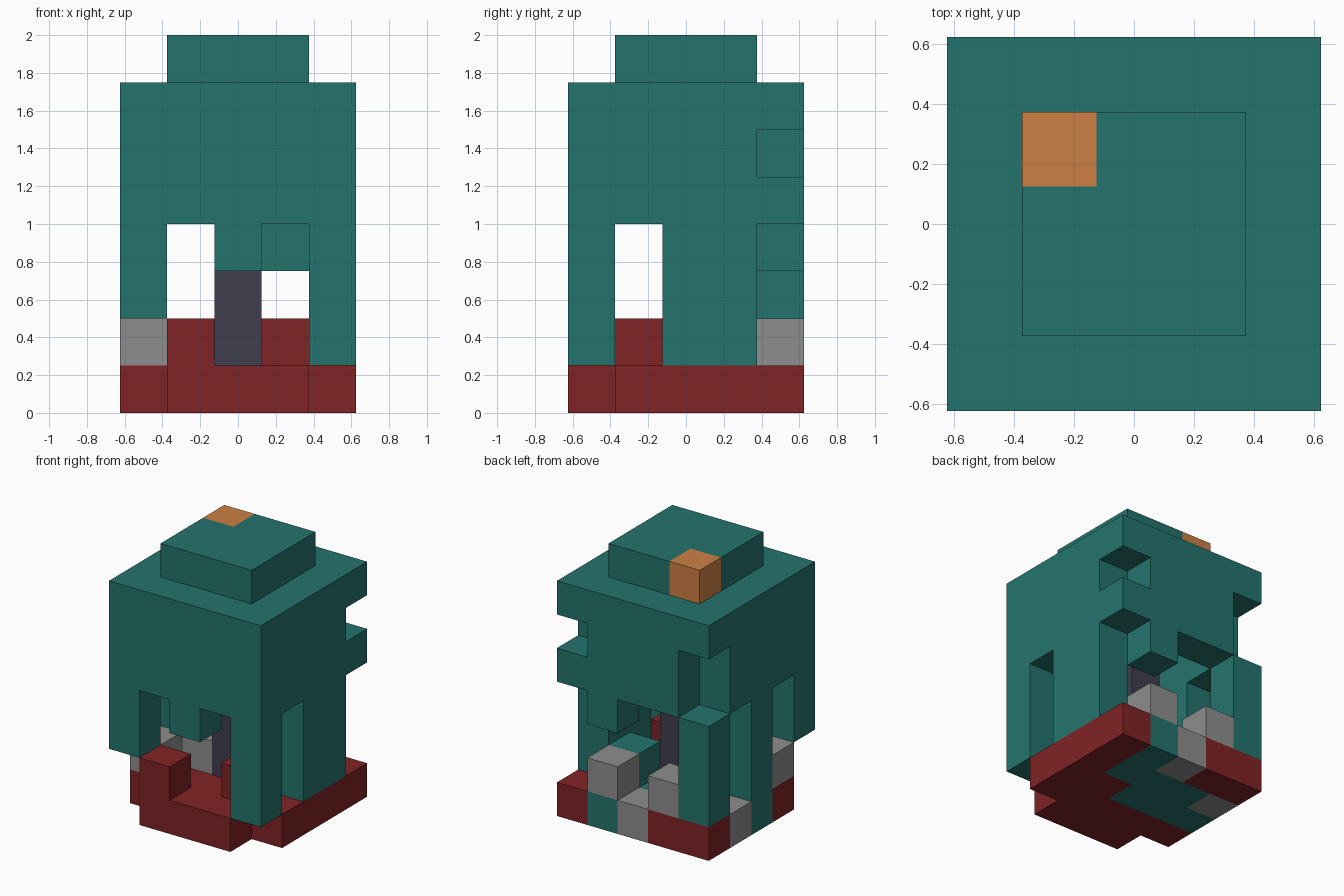
import bpy
import bmesh
from itertools import product
from mathutils import Vector

if "Cube" in bpy.data.objects:
    bpy.data.objects.remove(bpy.data.objects["Cube"], do_unlink=True)

CELL = 0.25
DIRS = [Vector(d) for d in ((1, 0, 0), (-1, 0, 0), (0, 1, 0), (0, -1, 0), (0, 0, 1), (0, 0, -1))]


def material(name, rgb):
    linear = [((c / 255 + 0.055) / 1.055) ** 2.4 for c in rgb] + [1.0]
    mat = bpy.data.materials.new(name)
    mat.use_nodes = True
    mat.diffuse_color = linear
    mat.node_tree.nodes["Principled BSDF"].inputs["Base Color"].default_value = linear
    return mat


TEAL = material("teal", (37, 116, 109))
RED = material("dark red", (128, 35, 37))
GREY = material("stone grey", (142, 142, 142))
PURPLE = material("dark purple", (64, 62, 78))
ORANGE = material("orange", (205, 128, 69))


def span(xs, ys, zs):
    """Cells of a block; each axis is one index or an inclusive (first, last) pair."""
    axes = [range(a[0], a[1] + 1) if isinstance(a, tuple) else (a,) for a in (xs, ys, zs)]
    return set(product(*axes))


def part(name, mat, cells):
    """Outer skin of a set of cubic cells as one mesh."""
    bm = bmesh.new()
    for cell in sorted(cells):
        centre = Vector(cell) + Vector((-2, -2, 0.5))
        for d in DIRS:
            if tuple(int(v) for v in Vector(cell) + d) in cells:
                continue
            u = Vector((d.y, d.z, d.x))
            v = d.cross(u)
            corners = [centre + (d + a * u + b * v) / 2
                       for a, b in ((-1, -1), (1, -1), (1, 1), (-1, 1))]
            bm.faces.new([bm.verts.new(c * CELL) for c in corners])
    bmesh.ops.remove_doubles(bm, verts=bm.verts, dist=0.001)
    mesh = bpy.data.meshes.new(name)
    bm.to_mesh(mesh)
    bm.free()
    mesh.materials.append(mat)
    obj = bpy.data.objects.new(name, mesh)
    bpy.context.collection.objects.link(obj)


# Base plate, missing its two front corners, with teal and grey patches
plate = span((0, 4), (0, 4), 0) - {(0, 0, 0), (4, 0, 0)}
stone_patch = {(2, 4, 0), (0, 3, 0)}
teal_patch = span(3, (3, 4), 0) | span((1, 2), 3, 0) | span((0, 2), 2, 0)
part("base_plate", RED, plate - stone_patch - teal_patch)
part("base_stone_patch", GREY, stone_patch)
part("base_teal_patch", TEAL, teal_patch)

# Loose blocks standing on the base
part("front_red_block", RED, {(1, 0, 1)})
part("inner_red_block", RED, {(3, 1, 1)})
part("inner_teal_block", TEAL, {(3, 3, 1)})
part("back_stones", GREY, {(3, 4, 1), (1, 4, 1)})
part("side_stones", GREY, {(0, 1, 1), (1, 2, 1)})

# Central post
part("centre_post", PURPLE, span(2, 2, (1, 5)))

# Hollow tower body: walls, roof, legs and hanging blocks
walls = span((0, 4), (0, 4), (4, 5)) - span((1, 3), (1, 3), (4, 5))
walls -= span(0, 4, (4, 5)) | {(4, 4, 5)}
legs = span(0, 0, (2, 3)) | span(4, 0, (1, 3)) | span(4, (2, 3), (1, 3))
legs |= span(0, 2, (1, 3)) | span(0, 4, (1, 3))
hanging = {(2, 0, 3), (3, 4, 3)}
roof = span((0, 4), (0, 4), 6)
lamp = {(1, 3, 7)}
cap = span((1, 3), (1, 3), 7) - lamp
part("tower_body", TEAL, walls | legs | hanging | roof | cap)
part("roof_corner_block", ORANGE, lamp)
